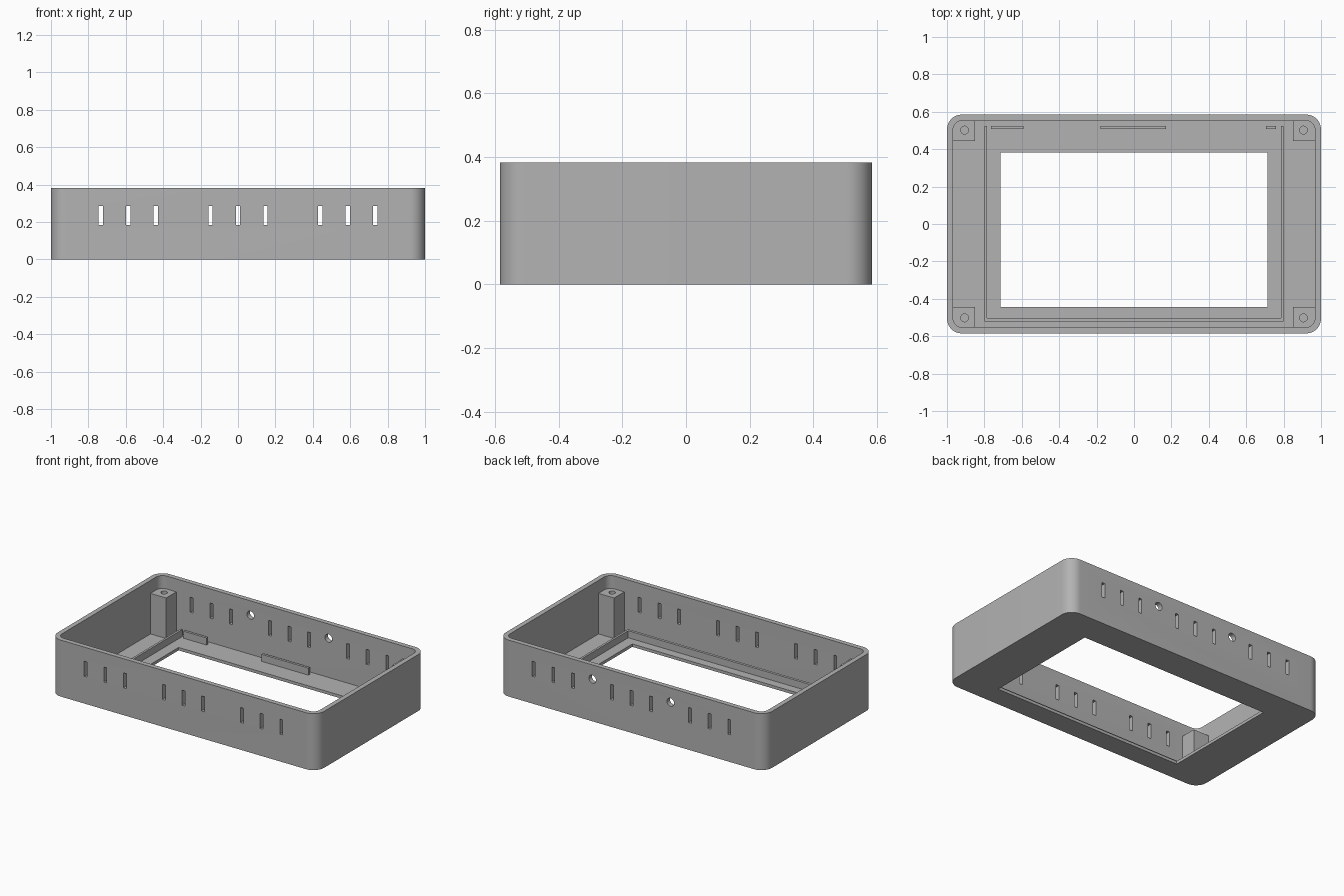
import bpy, bmesh, math

if "Cube" in bpy.data.objects:
    bpy.data.objects.remove(bpy.data.objects["Cube"], do_unlink=True)

grey = bpy.data.materials.new("plain grey")
grey.use_nodes = True
grey.diffuse_color = (0.45, 0.45, 0.45, 1)
grey.node_tree.nodes["Principled BSDF"].inputs["Base Color"].default_value = grey.diffuse_color

HX, HY, H = 1.0, 0.585, 0.383      # half width, half depth, height
WALL, FLOOR, RADIUS = 0.033, 0.02, 0.08
RAIL_TOP = 0.068


def finish(bm, name):
    bmesh.ops.recalc_face_normals(bm, faces=bm.faces)
    mesh = bpy.data.meshes.new(name)
    bm.to_mesh(mesh)
    bm.free()
    mesh.materials.append(grey)
    ob = bpy.data.objects.new(name, mesh)
    bpy.context.collection.objects.link(ob)
    return ob


def prism(bm, outline, z0, z1):
    """Extrude a flat outline from z0 up to z1."""
    face = bm.faces.new([bm.verts.new((x, y, z0)) for x, y in outline])
    top = bmesh.ops.extrude_face_region(bm, geom=[face])["geom"]
    for v in top:
        if isinstance(v, bmesh.types.BMVert):
            v.co.z = z1


def rect(x0, x1, y0, y1):
    return [(x0, y0), (x1, y0), (x1, y1), (x0, y1)]


def rounded(hx, hy, r, steps=12):
    pts = []
    for i, (sx, sy) in enumerate([(1, 1), (-1, 1), (-1, -1), (1, -1)]):
        for k in range(steps + 1):
            a = math.pi / 2 * (i + k / steps)
            pts.append((sx * (hx - r) + r * math.cos(a), sy * (hy - r) + r * math.sin(a)))
    return pts


def circle(cx, cy, r, n=32):
    return [(cx + r * math.cos(2 * math.pi * k / n), cy + r * math.sin(2 * math.pi * k / n))
            for k in range(n)]


def cut(ob, bm):
    """Subtract the solid in bm from ob and drop the cutter."""
    cutter = finish(bm, "cutter")
    cutter.hide_render = True
    mod = ob.modifiers.new("cut", "BOOLEAN")
    mod.operation, mod.solver, mod.object = "DIFFERENCE", "EXACT", cutter
    bpy.context.view_layer.objects.active = ob
    bpy.ops.object.modifier_apply(modifier=mod.name)
    bpy.data.objects.remove(cutter, do_unlink=True)


def smooth(ob):
    bpy.ops.object.select_all(action="DESELECT")
    ob.select_set(True)
    bpy.context.view_layer.objects.active = ob
    bpy.ops.object.shade_smooth_by_angle(angle=math.radians(30))


# Open tray with rounded corners
bm = bmesh.new()
prism(bm, rounded(HX, HY, RADIUS), 0, H)
tray = finish(bm, "tray")
bm = bmesh.new()
prism(bm, rounded(HX - WALL, HY - WALL, RADIUS - WALL), FLOOR, H + 0.1)
cut(tray, bm)

# Window in the floor
bm = bmesh.new()
prism(bm, rect(-0.713, 0.713, -0.443, 0.381), -0.1, 0.1)
cut(tray, bm)

# Vent slots through front and back walls
bm = bmesh.new()
for group in (-0.587, 0, 0.587):
    for step in (-0.147, 0, 0.147):
        x = group + step
        prism(bm, rect(x - 0.011, x + 0.011, -1, 1), 0.185, 0.287)
cut(tray, bm)

# Two round holes through the back wall
bm = bmesh.new()
for x in (-0.293, 0.293):
    before = set(bm.verts)
    prism(bm, circle(x, 0, 0.027), 0, 0.5)
    for v in set(bm.verts) - before:
        v.co = (v.co.x, 0.3 + v.co.z, 0.286 + v.co.y)
cut(tray, bm)
smooth(tray)

# Corner screw posts with blind holes
for sx, side in ((1, "left"), (-1, "right")):
    for sy, end in ((-1, "front"), (1, "back")):
        bm = bmesh.new()
        prism(bm, rect(sx * 0.85, sx * 0.968, sy * 0.443, sy * 0.553), FLOOR - 0.005, 0.295)
        post = finish(bm, f"{end}_{side}_screw_post")
        bm = bmesh.new()
        prism(bm, circle(sx * 0.906, sy * 0.502, 0.021), 0.08, 0.4)
        cut(post, bm)
        smooth(post)

# U-shaped rail around the window
bm = bmesh.new()
prism(bm, [(-0.8, 0.525), (-0.8, -0.52), (0.8, -0.52), (0.8, 0.525),
           (0.785, 0.525), (0.785, -0.502), (-0.785, -0.502), (-0.785, 0.525)],
      FLOOR - 0.005, RAIL_TOP)
finish(bm, "panel_rail")

# Short rails along the back edge
for name, x0, x1 in (("right", -0.765, -0.592), ("middle", -0.178, 0.172), ("left", 0.705, 0.76)):
    bm = bmesh.new()
    prism(bm, rect(x0, x1, 0.508, 0.525), FLOOR - 0.005, RAIL_TOP)
    finish(bm, f"{name}_back_rail")
